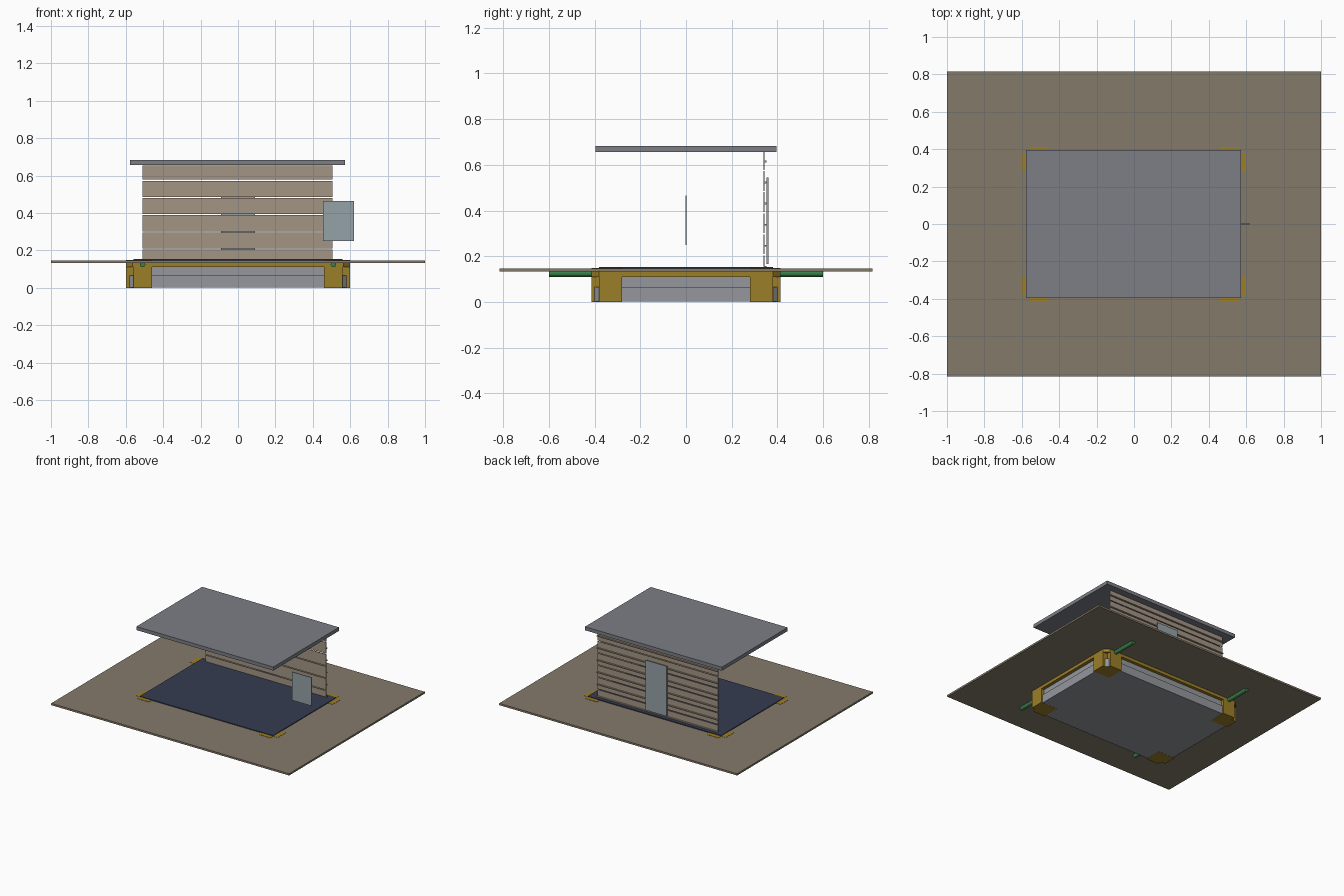
import bpy, bmesh, math

if "Cube" in bpy.data.objects:
    bpy.data.objects.remove(bpy.data.objects["Cube"])


def material(name, rgb):
    m = bpy.data.materials.new(name)
    m.diffuse_color = (*rgb, 1)
    m.use_nodes = True
    m.node_tree.nodes["Principled BSDF"].inputs["Base Color"].default_value = m.diffuse_color
    return m


TAN = material("earth", (0.235, 0.195, 0.145))
WOOD = material("siding", (0.37, 0.30, 0.235))
GOLD = material("ochre", (0.33, 0.21, 0.02))
GREEN = material("green", (0.04, 0.22, 0.07))
ROOF = material("slate", (0.20, 0.21, 0.235))
NAVY = material("navy", (0.035, 0.045, 0.08))
GLASS = material("pale_blue_grey", (0.30, 0.36, 0.39))
STEEL = material("steel", (0.30, 0.31, 0.34))


def finish(name, bm, mat):
    me = bpy.data.meshes.new(name)
    bm.to_mesh(me)
    bm.free()
    ob = bpy.data.objects.new(name, me)
    bpy.context.collection.objects.link(ob)
    me.materials.append(mat)
    return ob


def box(name, x, y, z, mat):
    """Box from (min, max) ranges."""
    bm = bmesh.new()
    bmesh.ops.create_cube(bm, size=1)
    for v in bm.verts:
        v.co = [r[0] if c < 0 else r[1] for c, r in zip(v.co, (x, y, z))]
    return finish(name, bm, mat)


def chamfered_slab(name, hx, hy, z, cut, mat):
    """Rectangular slab with cut corners."""
    bm = bmesh.new()
    pts = [(hx - cut, -hy), (hx, cut - hy), (hx, hy - cut), (hx - cut, hy),
           (cut - hx, hy), (-hx, hy - cut), (-hx, cut - hy), (cut - hx, -hy)]
    face = bm.faces.new([bm.verts.new((px, py, z[0])) for px, py in pts])
    geo = bmesh.ops.extrude_face_region(bm, geom=[face])["geom"]
    top = [g for g in geo if isinstance(g, bmesh.types.BMVert)]
    bmesh.ops.translate(bm, verts=top, vec=(0, 0, z[1] - z[0]))
    bmesh.ops.recalc_face_normals(bm, faces=bm.faces)
    return finish(name, bm, mat)


def span(sign, a, b):
    return tuple(sorted((sign * a, sign * b)))


# Ground plate and interior floor
box("ground_plate", (-1, 1), (-0.815, 0.815), (0.133, 0.147), TAN)
box("floor", (-0.56, 0.56), (-0.38, 0.38), (0.147, 0.153), NAVY)

# Stepped grey foundation with an ochre cap
chamfered_slab("foundation_lower", 0.588, 0.402, (0.001, 0.065), 0.03, STEEL)
chamfered_slab("foundation_upper", 0.575, 0.39, (0.065, 0.11), 0.03, STEEL)
chamfered_slab("foundation_cap", 0.60, 0.413, (0.11, 0.134), 0.035, GOLD)

# Paired ochre corner blocks, one on each face of every corner
for sx, ex in ((-1, "left"), (1, "right")):
    for sy, ey in ((-1, "front"), (1, "back")):
        box(f"corner_block_{ey}_{ex}", span(sx, 0.46, 0.56), span(sy, 0.28, 0.413), (0, 0.149), GOLD)
        box(f"corner_side_block_{ey}_{ex}", span(sx, 0.46, 0.60), span(sy, 0.28, 0.38), (0, 0.1485), GOLD)

# Green anchor rods running front to back
for s, side in ((-1, "left"), (1, "right")):
    bm = bmesh.new()
    bmesh.ops.create_cone(bm, cap_ends=True, segments=12, radius1=0.015, radius2=0.015, depth=1.2)
    rod = finish(f"anchor_rod_{side}", bm, GREEN)
    rod.location = (s * 0.51, 0, 0.125)
    rod.rotation_euler.x = math.pi / 2

# Back wall: spaced boards with battens behind them
edges = [0.153, 0.207, 0.299, 0.391, 0.483, 0.575, 0.658]
for i in range(6):
    box(f"wall_board_{i + 1}", (-0.51, 0.505), (0.338, 0.343), (edges[i] + 0.003, edges[i + 1] - 0.003), WOOD)
    z = 0.154 + 0.092 * i
    box(f"wall_batten_{i + 1}", (-0.51, 0.505), (0.343, 0.353), (z - 0.003, z + 0.004), WOOD)

# Door on the back, window pane on the right
box("door", (-0.09, 0.09), (0.353, 0.36), (0.165, 0.545), GLASS)
box("window_pane", (0.455, 0.62), (-0.003, 0.003), (0.25, 0.465), GLASS)

# Flat roof
box("roof", (-0.578, 0.573), (-0.395, 0.395), (0.656, 0.683), ROOF)
